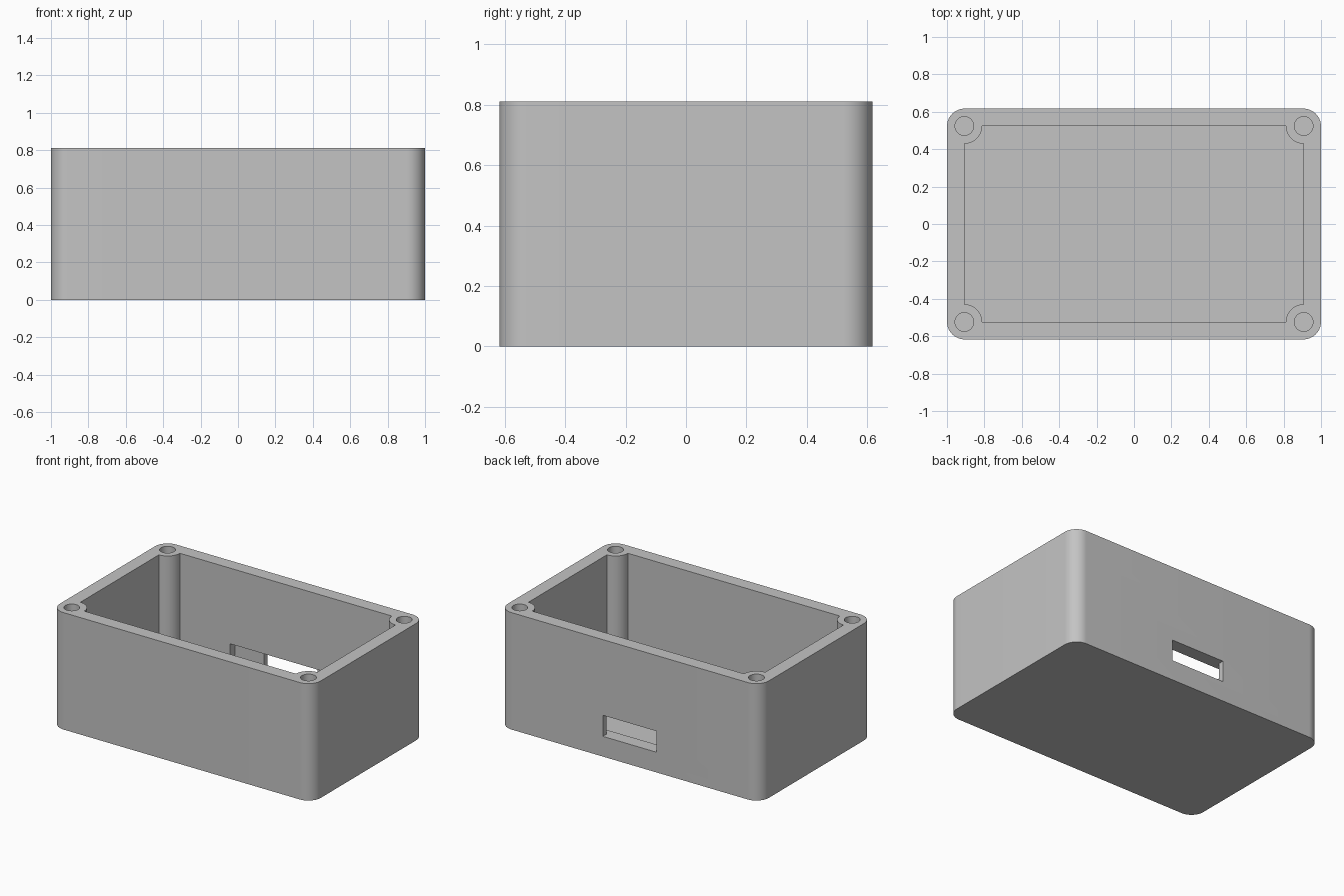
import bpy, bmesh
from math import sin, cos, pi

HX, HY, H = 1.0, 0.617, 0.81      # half length, half width, height
WALL, R = 0.093, 0.095            # wall thickness, corner and post radius
CX, CY = HX - WALL, HY - WALL     # inner wall faces, also the post centres
FLOOR = 0.095

cube = bpy.data.objects.get("Cube")
if cube:
    bpy.data.objects.remove(cube, do_unlink=True)

grey = bpy.data.materials.new("plain grey")
grey.use_nodes = True
colour = (0.55, 0.55, 0.55, 1)
grey.diffuse_color = colour
grey.node_tree.nodes["Principled BSDF"].inputs["Base Color"].default_value = colour


def prism(name, outline, z0, z1):
    """Extrude a closed counter-clockwise outline from z0 to z1."""
    bm = bmesh.new()
    face = bm.faces.new([bm.verts.new((x, y, z0)) for x, y in outline])
    top = bmesh.ops.extrude_face_region(bm, geom=[face])["geom"]
    verts = [g for g in top if isinstance(g, bmesh.types.BMVert)]
    bmesh.ops.translate(bm, verts=verts, vec=(0, 0, z1 - z0))
    bmesh.ops.recalc_face_normals(bm, faces=bm.faces)
    mesh = bpy.data.meshes.new(name)
    bm.to_mesh(mesh)
    bm.free()
    mesh.materials.append(grey)
    obj = bpy.data.objects.new(name, mesh)
    bpy.context.collection.objects.link(obj)
    return obj


def cornered(cx, cy, r, concave=False, steps=16):
    """Rectangle outline with arcs about its four corner centres."""
    points = []
    for q, (sx, sy) in enumerate([(1, 1), (-1, 1), (-1, -1), (1, -1)]):
        for i in range(steps + 1):
            t = i / steps * pi / 2
            a = q * pi / 2 + (1.5 * pi - t if concave else t)
            points.append((sx * cx + r * cos(a), sy * cy + r * sin(a)))
    return points


def circle(x, y, r, n=32):
    return [(x + r * cos(2 * pi * i / n), y + r * sin(2 * pi * i / n)) for i in range(n)]


def rect(x0, x1, y0, y1):
    return [(x0, y0), (x1, y0), (x1, y1), (x0, y1)]


# Outer shell
box = prism("enclosure_box", cornered(HX - R, HY - R, R), 0, H)

# Cavity that leaves quarter-round corner posts
cutters = [prism("cavity_cutter", cornered(CX, CY, R, concave=True), FLOOR, H + 0.1)]

# Screw holes in the posts
for sx in (-1, 1):
    for sy in (-1, 1):
        cutters.append(prism("screw_hole_cutter", circle(sx * CX, sy * CY, 0.05), 0.12, H + 0.1))

# Wide recess inside the back wall, and the port that passes through it
cutters.append(prism("recess_cutter", rect(-0.43, 0.43, 0.4, 0.58), 0.14, 0.286))
cutters.append(prism("port_cutter", rect(-0.205, 0.205, 0.45, 0.75), 0.14, 0.286))

for cutter in cutters:
    cutter.hide_render = True
    mod = box.modifiers.new(cutter.name, 'BOOLEAN')
    mod.operation, mod.solver, mod.object = 'DIFFERENCE', 'EXACT', cutter

# Bake the cuts and discard the cutters
bpy.context.view_layer.update()
baked = bpy.data.meshes.new_from_object(box.evaluated_get(bpy.context.evaluated_depsgraph_get()))
box.modifiers.clear()
box.data = baked
for cutter in cutters:
    bpy.data.objects.remove(cutter, do_unlink=True)

# Smooth rounds, crisp edges
bpy.ops.object.select_all(action='DESELECT')
box.select_set(True)
bpy.context.view_layer.objects.active = box
bpy.ops.object.shade_smooth_by_angle(angle=pi / 6)
